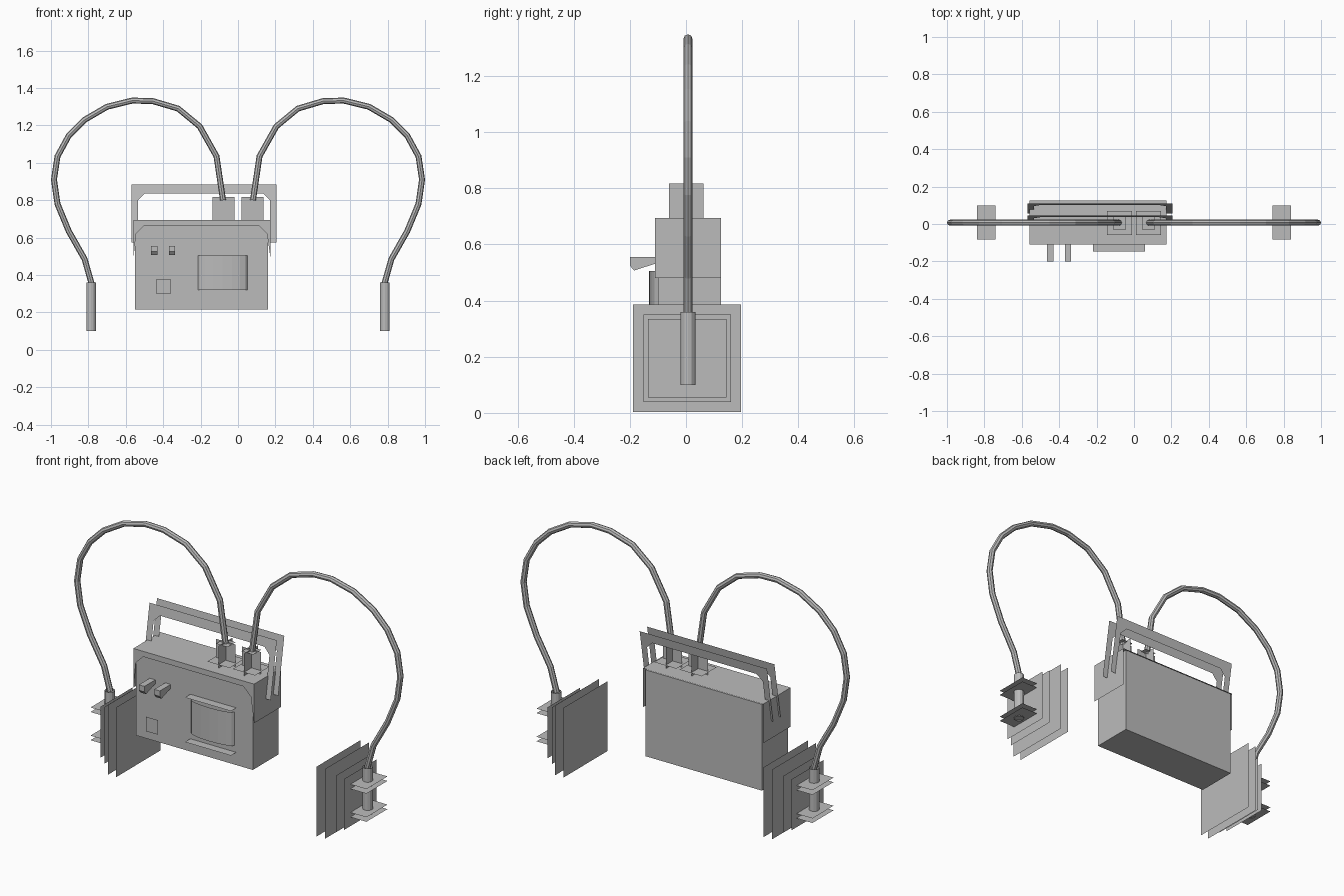
import bpy, bmesh
from math import pi, cos, sin
from mathutils import Vector

cube = bpy.data.objects.get("Cube")
if cube:
    bpy.data.objects.remove(cube, do_unlink=True)

grey = bpy.data.materials.new("plain grey")
grey.use_nodes = True
grey.diffuse_color = (0.5, 0.5, 0.5, 1)
shader = grey.node_tree.nodes["Principled BSDF"]
shader.inputs["Base Color"].default_value = (0.5, 0.5, 0.5, 1)
shader.inputs["Roughness"].default_value = 0.7


def build(name, polygons):
    """Mesh object from a list of polygons, each a list of points."""
    bm = bmesh.new()
    for points in polygons:
        bm.faces.new([bm.verts.new(p) for p in points])
    bmesh.ops.remove_doubles(bm, verts=bm.verts, dist=0.0001)
    mesh = bpy.data.meshes.new(name)
    bm.to_mesh(mesh)
    bm.free()
    mesh.materials.append(grey)
    obj = bpy.data.objects.new(name, mesh)
    bpy.context.collection.objects.link(obj)
    return obj


def sheet(axis, pos, u, v):
    """Rectangle across one axis; u and v are ranges on the other two."""
    corners = [(u[0], v[0]), (u[1], v[0]), (u[1], v[1]), (u[0], v[1])]
    if axis == "x":
        return [(pos, a, b) for a, b in corners]
    if axis == "y":
        return [(a, pos, b) for a, b in corners]
    return [(a, b, pos) for a, b in corners]


def box(x, y, z):
    return [sheet("x", x[0], y, z)[::-1], sheet("x", x[1], y, z),
            sheet("y", y[0], x, z), sheet("y", y[1], x, z)[::-1],
            sheet("z", z[0], x, y)[::-1], sheet("z", z[1], x, y)]


def tube(path, radius, sides=8):
    """Open tube swept along a path lying in the xz plane."""
    pts = [Vector(p) for p in path]
    rings = []
    for i, p in enumerate(pts):
        along = (pts[min(i + 1, len(pts) - 1)] - pts[max(i - 1, 0)]).normalized()
        side = Vector((0, 1, 0))
        out = along.cross(side)
        rings.append([p + radius * (cos(2 * pi * k / sides) * out + sin(2 * pi * k / sides) * side)
                      for k in range(sides)])
    return [[a[k], a[(k + 1) % sides], b[(k + 1) % sides], b[k]]
            for a, b in zip(rings, rings[1:]) for k in range(sides)]


# Case and the thin cover that wraps its top and sides
build("case", box((-0.55, 0.16), (-0.1, 0.125), (0.215, 0.69)))
cover_front = [(-0.56, 0.48), (-0.545, 0.62), (-0.5, 0.665), (0.11, 0.665),
               (0.155, 0.62), (0.175, 0.48), (0.175, 0.695), (-0.56, 0.695)]
build("cover", [
    [(x, -0.11, z) for x, z in cover_front],
    sheet("z", 0.695, (-0.56, 0.175), (-0.11, 0.125)),
    sheet("x", -0.56, (-0.11, 0.125), (0.48, 0.695))[::-1],
    sheet("x", 0.175, (-0.11, 0.125), (0.48, 0.695)),
])

# Carrying handle: two leaning flat frames
frame = [(-0.57, 0.575), (-0.535, 0.575), (-0.535, 0.80), (-0.50, 0.835), (0.135, 0.835),
         (0.17, 0.80), (0.17, 0.575), (0.205, 0.575), (0.205, 0.885), (-0.57, 0.885)]
for name, y in (("front", 0.045), ("back", 0.11)):
    build(name + "_handle_frame", [[(x, y - 0.17 * (0.885 - z), z) for x, z in frame]])

# Curved paper drum between two ledges
arc = [(-0.0825 - 0.1325 * cos(pi * k / 8), -0.1 - 0.032 * sin(pi * k / 8)) for k in range(9)]
build("drum", [[(*a, 0.32), (*b, 0.32), (*b, 0.505), (*a, 0.505)] for a, b in zip(arc, arc[1:])])
build("drum_ledges", [sheet("z", z, (-0.22, 0.06), (-0.147, -0.1)) for z in (0.285, 0.53)])

# Push button: base and raised face
build("button_base", [sheet("y", -0.105, (-0.46, -0.335), (0.28, 0.405))])
build("button_face", [sheet("y", -0.18, (-0.435, -0.36), (0.30, 0.38))])

# Toggle switches
lever = [(-0.2, 0.525), (-0.185, 0.507), (-0.1, 0.535), (-0.1, 0.555), (-0.2, 0.555)]
for name, x in (("right", -0.447), ("left", -0.353)):
    build(name + "_switch_base", [sheet("y", -0.105, (x - 0.028, x + 0.028), (0.51, 0.57))])
    ends = [[(x + s * 0.017, y, z) for y, z in lever] for s in (-1, 1)]
    rim = [[ends[0][k], ends[0][k - 1], ends[1][k - 1], ends[1][k]] for k in range(5)]
    build(name + "_switch_lever", [ends[0][::-1], ends[1]] + rim)

# Cable route from the connector to the paddle, on the left side
route = [(0.08, 0.80), (0.115, 1.035), (0.205, 1.195), (0.32, 1.29), (0.455, 1.33),
         (0.565, 1.333), (0.70, 1.30), (0.82, 1.23), (0.905, 1.145), (0.965, 1.035),
         (0.984, 0.91), (0.965, 0.78), (0.905, 0.635), (0.82, 0.485), (0.783, 0.355)]

for name, s in (("left", 1), ("right", -1)):
    def span(a, b):
        return tuple(sorted((s * a, s * b)))

    # Connector: crossed plates with a flat base and cap
    build(name + "_connector", [
        sheet("y", 0.005, span(0.02, 0.137), (0.695, 0.817)),
        sheet("x", s * 0.078, (-0.06, 0.063), (0.695, 0.817)),
        sheet("z", 0.715, span(0.01, 0.145), (-0.06, 0.07)),
        sheet("z", 0.81, span(0.043, 0.113), (-0.03, 0.04)),
    ])
    build(name + "_cable", tube([(s * x, 0.007, z) for x, z in route], 0.016))
    build(name + "_paddle_grip", tube([(s * 0.785, 0.007, z) for z in (0.1, 0.36)], 0.026, 12))

    # Paddle: stacked square plates and grip flanges
    build(name + "_paddle_plates", [
        sheet("x", s * x, (0.004 - h, 0.004 + h), (0.195 - h, 0.195 + h))
        for x, h in ((0.61, 0.192), (0.66, 0.192), (0.705, 0.156), (0.742, 0.14))])
    build(name + "_grip_flanges", [
        sheet("z", z, span(0.74, 0.84), (-0.083, 0.1)) for z in (0.105, 0.13, 0.26, 0.285)])
